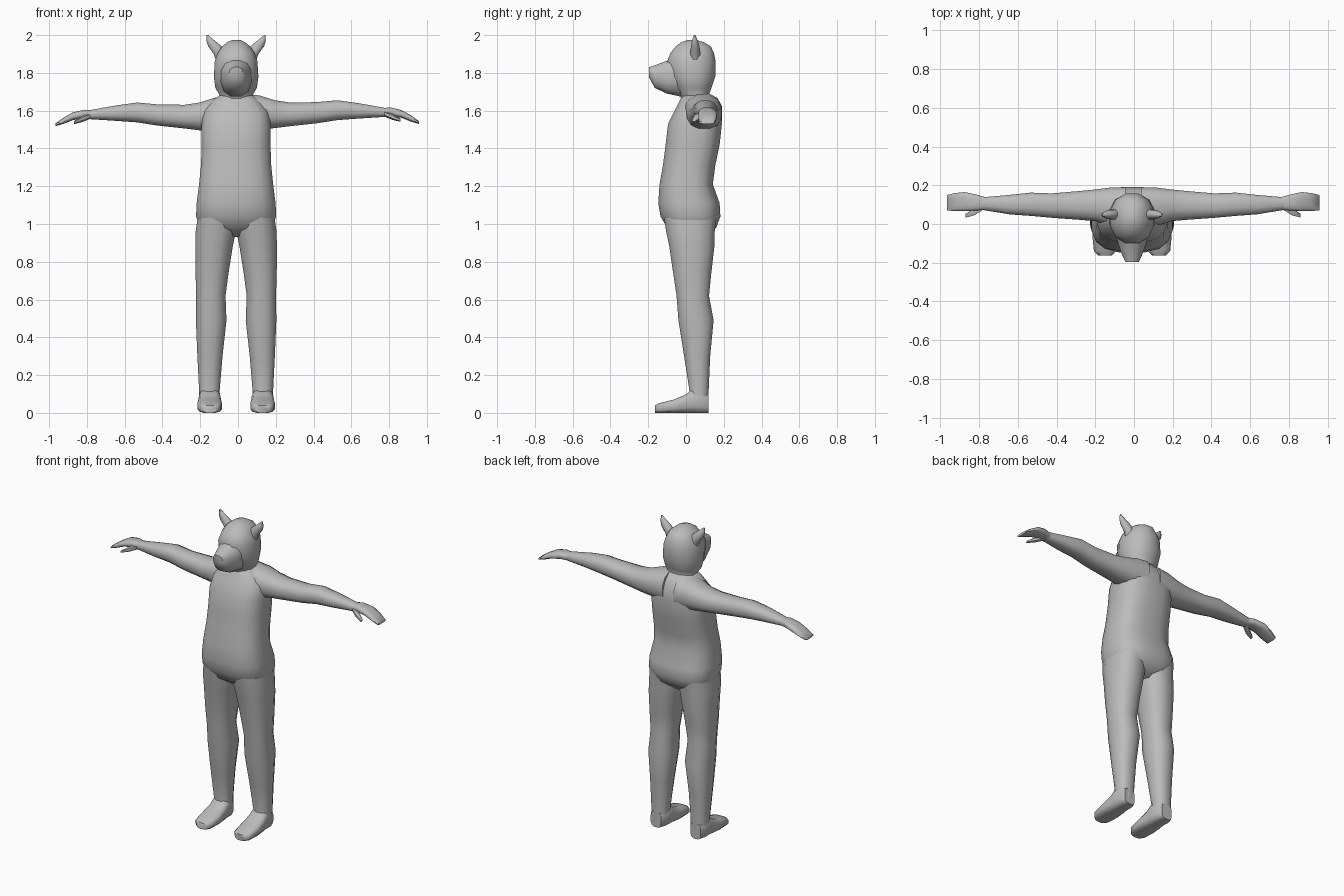
import bpy, bmesh, math

fur = bpy.data.materials.new("grey fur")
fur.diffuse_color = (0.5, 0.5, 0.5, 1)
CX = -0.01  # body centre line


def ring_points(sides, power):
    """Rounded-square outline filling -1..1 in both directions."""
    pts = []
    for i in range(sides):
        t = 2 * math.pi * (i + 0.5) / sides
        c, s = math.cos(t), math.sin(t)
        pts.append((math.copysign(abs(c) ** (2 / power), c),
                    math.copysign(abs(s) ** (2 / power), s)))
    m = max(p[0] for p in pts)
    return [(a / m, b / m) for a, b in pts]


def loft(name, axis, rings, sides=12, power=2.4, side=1, offset=(0, 0, 0)):
    """Skin rings (position, a_min, a_max, b_min, b_max) along an axis."""
    bm = bmesh.new()
    loops = []
    for p, a0, a1, b0, b1 in rings:
        loop = []
        for u, v in ring_points(sides, power):
            a = (a0 + a1) / 2 + u * (a1 - a0) / 2
            b = (b0 + b1) / 2 + v * (b1 - b0) / 2
            co = {"x": (p, a, b), "y": (a, p, b), "z": (a, b, p)}[axis]
            loop.append(bm.verts.new((co[0] * side + offset[0],
                                      co[1] + offset[1], co[2] + offset[2])))
        loops.append(loop)
    for low, high in zip(loops, loops[1:]):
        for i in range(sides):
            j = (i + 1) % sides
            bm.faces.new((low[i], low[j], high[j], high[i]))
    bm.faces.new(loops[0])
    bm.faces.new(loops[-1])
    bmesh.ops.recalc_face_normals(bm, faces=bm.faces[:])
    mesh = bpy.data.meshes.new(name)
    bm.to_mesh(mesh)
    bm.free()
    mesh.materials.append(fur)
    obj = bpy.data.objects.new(name, mesh)
    bpy.context.collection.objects.link(obj)
    bpy.ops.object.select_all(action='DESELECT')
    obj.select_set(True)
    bpy.context.view_layer.objects.active = obj
    bpy.ops.object.shade_smooth_by_angle(angle=math.radians(55))
    return obj


def upright(rows):
    """Rows (z, half width, y_min, y_max) to centred rings."""
    return [(z, -w, w, y0, y1) for z, w, y0, y1 in rows]


mid = (CX, 0, 0)

# Torso from crotch to neck base
loft("torso", "z", upright([
    (0.93, 0.09, -0.03, 0.10), (0.98, 0.19, -0.10, 0.16),
    (1.04, 0.212, -0.135, 0.182), (1.11, 0.209, -0.147, 0.178),
    (1.21, 0.196, -0.14, 0.142), (1.31, 0.186, -0.122, 0.155),
    (1.42, 0.182, -0.108, 0.178), (1.53, 0.182, -0.095, 0.19),
    (1.60, 0.172, -0.06, 0.182), (1.65, 0.13, -0.035, 0.16),
    (1.69, 0.075, -0.015, 0.125)]), sides=16, power=2.8, offset=mid)

# Head and neck
loft("head", "z", upright([
    (1.63, 0.10, -0.02, 0.15), (1.68, 0.086, -0.03, 0.12),
    (1.72, 0.11, -0.06, 0.135), (1.78, 0.118, -0.085, 0.155),
    (1.86, 0.113, -0.10, 0.157), (1.905, 0.098, -0.083, 0.148),
    (1.94, 0.075, -0.055, 0.132), (1.962, 0.048, -0.025, 0.095),
    (1.975, 0.02, 0.01, 0.055)]), power=2.2, offset=mid)

# Muzzle
loft("muzzle", "y", [
    (-0.195, -0.035, 0.035, 1.775, 1.83), (-0.165, -0.05, 0.05, 1.72, 1.84),
    (-0.10, -0.073, 0.073, 1.69, 1.865), (-0.03, -0.085, 0.085, 1.675, 1.90),
    (0.04, -0.08, 0.08, 1.70, 1.90)], power=2.3, offset=mid)

for label, s in (("right", 1), ("left", -1)):
    # Ears lean outward to a point
    loft(label + "_ear", "z", [
        (1.86, 0.06, 0.105, 0.025, 0.07), (1.90, 0.055, 0.118, 0.022, 0.076),
        (1.94, 0.075, 0.148, 0.026, 0.072), (1.97, 0.112, 0.157, 0.032, 0.062),
        (2.00, 0.148, 0.156, 0.042, 0.05)], sides=8, power=2,
        side=s, offset=mid)

    # Legs
    loft(label + "_leg", "z", [
        (0.04, 0.085, 0.195, 0.01, 0.12), (0.12, 0.087, 0.196, 0.018, 0.12),
        (0.30, 0.072, 0.205, -0.01, 0.128), (0.49, 0.051, 0.213, -0.04, 0.146),
        (0.62, 0.056, 0.211, -0.05, 0.122), (0.74, 0.04, 0.215, -0.068, 0.134),
        (0.88, 0.018, 0.216, -0.088, 0.15), (0.96, 0.002, 0.214, -0.105, 0.152),
        (1.06, 0.0, 0.20, -0.12, 0.165)], side=s, offset=mid)

    # Feet with a flat sole
    loft(label + "_foot", "y", [
        (-0.163, 0.105, 0.175, 0, 0.04), (-0.14, 0.083, 0.197, 0, 0.052),
        (-0.06, 0.075, 0.205, 0, 0.072), (0.0, 0.08, 0.2, 0, 0.098),
        (0.03, 0.083, 0.197, 0, 0.125), (0.085, 0.084, 0.197, 0, 0.12),
        (0.12, 0.105, 0.18, 0, 0.10)], power=3.2, side=s, offset=mid)

    # Arms stretched sideways, with flat mitten hands
    arm_at = (-0.004, 0, 0 if s > 0 else -0.012)
    loft(label + "_arm", "x", [
        (0.04, -0.01, 0.19, 1.49, 1.69), (0.12, -0.01, 0.188, 1.50, 1.68),
        (0.20, 0.015, 0.178, 1.508, 1.655), (0.28, 0.022, 0.17, 1.518, 1.643),
        (0.42, 0.032, 0.158, 1.533, 1.645), (0.53, 0.042, 0.162, 1.55, 1.655),
        (0.64, 0.05, 0.15, 1.558, 1.64), (0.78, 0.073, 0.138, 1.567, 1.615)],
        side=s, offset=arm_at)
    loft(label + "_hand", "x", [
        (0.76, 0.075, 0.138, 1.57, 1.613), (0.81, 0.07, 0.152, 1.572, 1.617),
        (0.87, 0.067, 0.165, 1.562, 1.603), (0.92, 0.067, 0.16, 1.542, 1.575),
        (0.962, 0.07, 0.15, 1.53, 1.545)], power=2.8, side=s, offset=arm_at)
    loft(label + "_thumb", "x", [
        (0.78, 0.07, 0.11, 1.57, 1.597), (0.82, 0.045, 0.082, 1.554, 1.582),
        (0.865, 0.033, 0.053, 1.542, 1.556)], sides=6, power=2,
        side=s, offset=arm_at)
